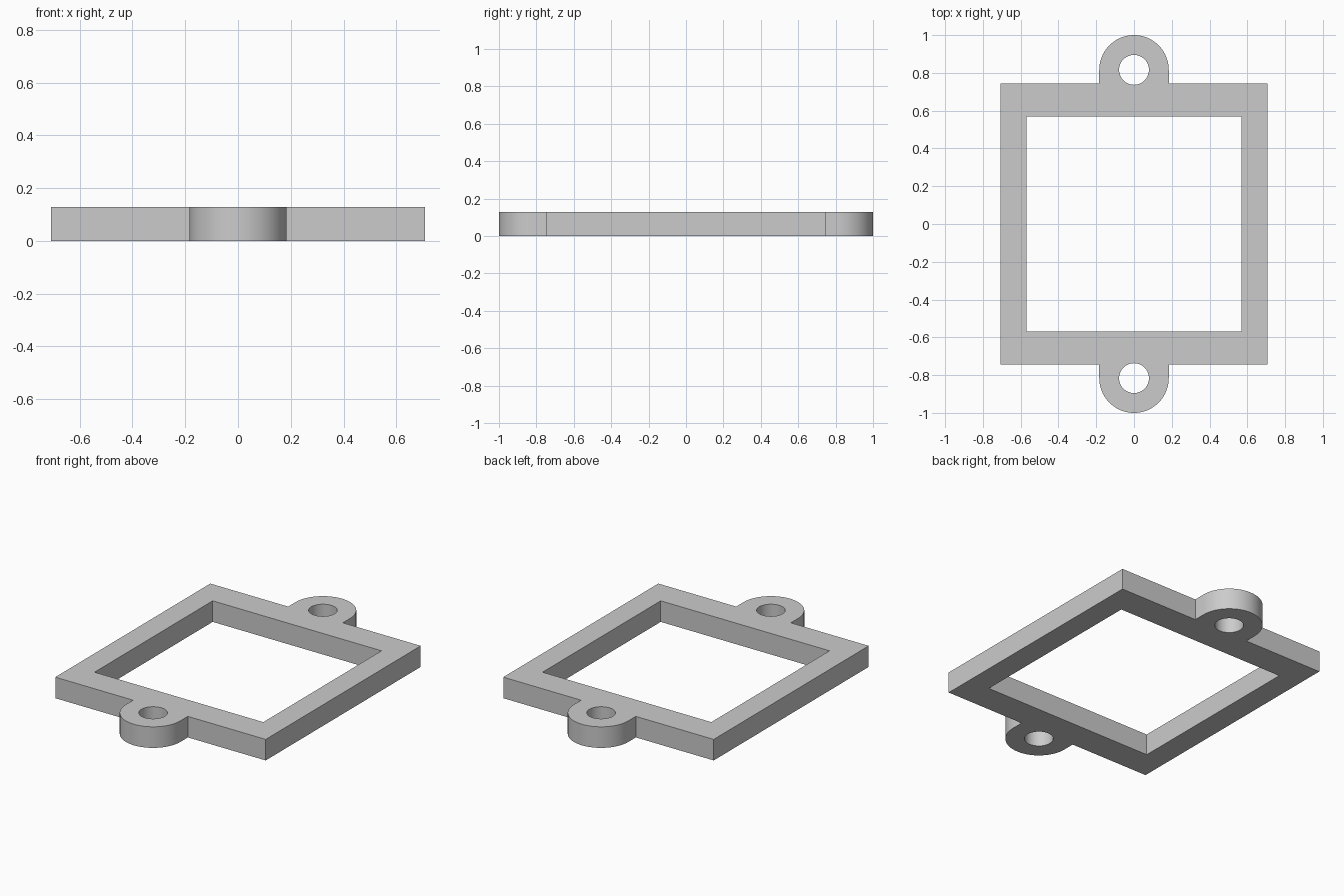
import bpy
import bmesh
from math import pi, sin, cos

cube = bpy.data.objects.get("Cube")
if cube:
    bpy.data.objects.remove(cube, do_unlink=True)

THICKNESS = 0.128
HALF_X, HALF_Y = 0.708, 0.745      # outer frame
OPENING = 0.568                    # half size of the square window
LUG_R, HOLE_R = 0.184, 0.079
LUG_Y = 1.0 - LUG_R
ARC_STEPS, HOLE_STEPS = 32, 48


def arc(cy, radius, start, sweep, steps, closed=False):
    count = steps if closed else steps + 1
    angles = [start + sweep * i / steps for i in range(count)]
    return [(radius * cos(a), cy + radius * sin(a)) for a in angles]


def half_outline():
    """Back half of the outer edge: corner, lug, corner."""
    return [(HALF_X, HALF_Y), (LUG_R, HALF_Y),
            *arc(LUG_Y, LUG_R, 0, pi, ARC_STEPS),
            (-LUG_R, HALF_Y), (-HALF_X, HALF_Y)]


def add_loop(bm, points):
    verts = [bm.verts.new((x, y, 0)) for x, y in points]
    for i, v in enumerate(verts):
        bm.edges.new((v, verts[(i + 1) % len(verts)]))


# Flat profile: outer edge, square window and two screw holes
bm = bmesh.new()
back = half_outline()
add_loop(bm, back + [(-x, -y) for x, y in back])
s = OPENING
add_loop(bm, [(s, s), (-s, s), (-s, -s), (s, -s)])
for side in (1, -1):
    add_loop(bm, arc(side * LUG_Y, HOLE_R, 0, 2 * pi, HOLE_STEPS, closed=True))
bmesh.ops.triangle_fill(bm, use_beauty=True, use_dissolve=False,
                        edges=bm.edges[:], normal=(0, 0, 1))

# Extrude the profile to a solid plate
result = bmesh.ops.extrude_face_region(bm, geom=bm.faces[:], use_keep_orig=True)
top = [g for g in result["geom"] if isinstance(g, bmesh.types.BMVert)]
bmesh.ops.translate(bm, verts=top, vec=(0, 0, THICKNESS))
bmesh.ops.recalc_face_normals(bm, faces=bm.faces[:])

mesh = bpy.data.meshes.new("mounting_frame")
bm.to_mesh(mesh)
bm.free()
frame = bpy.data.objects.new("mounting_frame", mesh)
bpy.context.collection.objects.link(frame)

# Plain grey material
grey = bpy.data.materials.new("light_grey")
grey.use_nodes = True
colour = (0.6, 0.6, 0.6, 1)
grey.diffuse_color = colour
grey.node_tree.nodes["Principled BSDF"].inputs["Base Color"].default_value = colour
mesh.materials.append(grey)

# Smooth round walls, sharp plate edges
bpy.ops.object.select_all(action="DESELECT")
frame.select_set(True)
bpy.context.view_layer.objects.active = frame
bpy.ops.object.shade_smooth_by_angle(angle=pi / 6)
